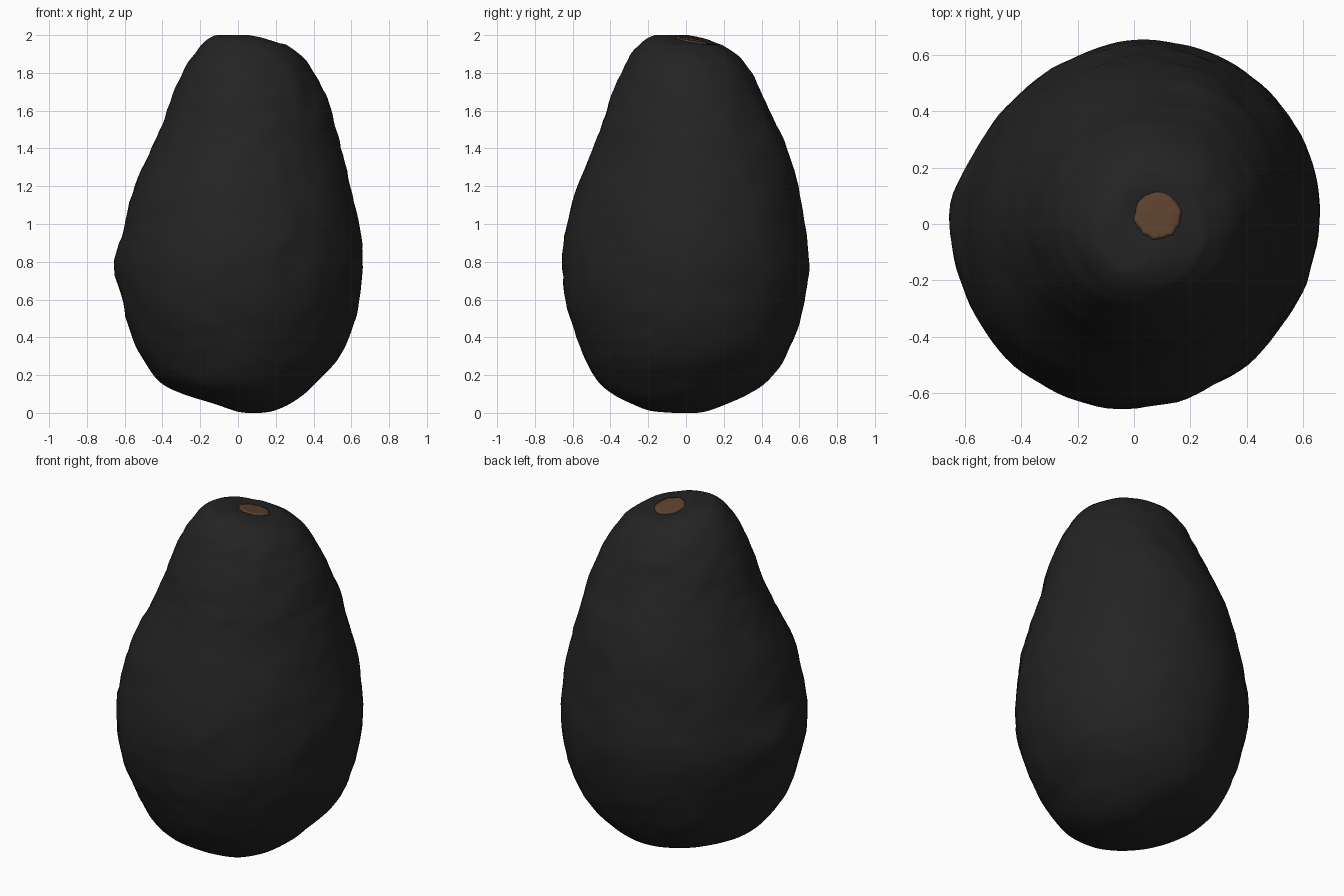
import bpy, bmesh, math
from mathutils import Vector, noise

if "Cube" in bpy.data.objects:
    bpy.data.objects.remove(bpy.data.objects["Cube"])

SEG, STEPS = 112, 5

# height, left x, right x, front y, back y
ROWS = [
    (0.0, 0.04, 0.12, -0.06, 0.06), (0.012, -0.02, 0.19, -0.19, 0.12),
    (0.05, -0.13, 0.28, -0.29, 0.22), (0.10, -0.29, 0.35, -0.39, 0.33),
    (0.16, -0.41, 0.41, -0.46, 0.42), (0.26, -0.49, 0.51, -0.52, 0.505),
    (0.38, -0.55, 0.58, -0.57, 0.565), (0.55, -0.60, 0.63, -0.63, 0.62),
    (0.77, -0.635, 0.66, -0.655, 0.65), (0.98, -0.60, 0.64, -0.635, 0.63),
    (1.20, -0.545, 0.595, -0.575, 0.59), (1.40, -0.455, 0.545, -0.49, 0.535),
    (1.55, -0.39, 0.505, -0.44, 0.47), (1.69, -0.345, 0.46, -0.39, 0.40),
    (1.80, -0.295, 0.40, -0.345, 0.345), (1.89, -0.24, 0.335, -0.30, 0.275),
    (1.95, -0.19, 0.255, -0.245, 0.19)]
STEM = (0.085, 0.03)


def material(name, rgb):
    m = bpy.data.materials.new(name)
    m.diffuse_color = (*rgb, 1)
    m.use_nodes = True
    m.node_tree.nodes["Principled BSDF"].inputs["Base Color"].default_value = m.diffuse_color
    return m


def spline(a, b, c, d, t):
    return 0.5 * (2*b + (c - a)*t + (2*a - 5*b + 4*c - d)*t*t + (3*b - a - 3*c + d)*t**3)


def stem_z(x, y):
    return 1.97 - 0.1*(x - STEM[0]) - 0.2*(y - STEM[1])


def skin_point(row, a):
    z, xl, xr, yf, yb = row
    c, s = math.cos(a), math.sin(a)
    # the fruit is fuller along one diagonal than the other
    k = 1 + (0.025 if c*s > 0 else 0.035) * math.sin(2*a) * min(1, z/0.3)
    d = math.atan2(math.sin(a - 3.06), math.cos(a - 3.06))
    k += 0.045 * math.exp(-(d/0.22)**2 - ((z - 0.79)/0.13)**2)   # side bump
    x, y = (xl + xr)/2 + (xr - xl)/2*c*k, (yf + yb)/2 + (yb - yf)/2*s*k
    n = 0.008*noise.noise(Vector((x, y, z))*5) + 0.006*noise.noise(Vector((x*9, y*9, z*16)))
    return Vector((x + c*n, y + s*n, z + n*0.3))


def loft(name, rings, bottom, top, mat):
    bm = bmesh.new()
    vs = [[bm.verts.new(p) for p in r] for r in rings]
    n = len(rings[0])
    for lo, hi in zip(vs, vs[1:]):
        for i in range(n):
            j = (i + 1) % n
            bm.faces.new((lo[i], lo[j], hi[j], hi[i]))
    for ring, tip, up in ((vs[0], bottom, False), (vs[-1], top, True)):
        v = bm.verts.new(tip)
        for i in range(n):
            j = (i + 1) % n
            bm.faces.new((ring[i], ring[j], v) if up else (ring[j], ring[i], v))
    for f in bm.faces:
        f.smooth = True
    me = bpy.data.meshes.new(name)
    bm.to_mesh(me)
    bm.free()
    me.materials.append(mat)
    ob = bpy.data.objects.new(name, me)
    bpy.context.collection.objects.link(ob)
    return ob


angles = [2*math.pi*i/SEG for i in range(SEG)]

# skin: pear-shaped body
rings = []
for i in range(len(ROWS) - 1):
    q = [ROWS[max(0, min(len(ROWS) - 1, i + o))] for o in (-1, 0, 1, 2)]
    for k in range(STEPS):
        row = [spline(*v, k/STEPS) for v in zip(*q)]
        rings.append([skin_point(row, a) for a in angles])
rim = [skin_point(ROWS[-1], a) for a in angles]
rings.append(rim)

# skin: humped shoulder that falls into the stem scar
for k in range(1, 11):
    t = k/10
    ring = []
    for a, p in zip(angles, rim):
        c, s = math.cos(a), math.sin(a)
        x, y = STEM[0] + 0.075*c, STEM[1] + 0.075*s
        hump = max(0.002, 0.018 - 0.02*c - 0.013*s) * math.sin(math.pi*t**0.85)
        ring.append(p.lerp(Vector((x, y, stem_z(x, y))), t) + Vector((0, 0, hump)))
    rings.append(ring)
low = min(p.z for r in rings for p in r)
for r in rings:
    for p in r:
        p.z = min(2.0, p.z - low * max(0, 1 - p.z))
loft("fruit_skin", rings, (0.08, 0, 0), (*STEM, stem_z(*STEM) - 0.01),
     material("black skin", (0.017, 0.017, 0.017)))

# stem scar: thin ragged plug
plug = []
for rad, h in ((0.078, -0.012), (0.083, 0.003), (0.07, 0.007), (0.035, 0.005)):
    ring = []
    for a in angles:
        c, s = math.cos(a), math.sin(a)
        r = rad * (1 + 0.09*noise.noise(Vector((c*3, s*3, 4))))
        x, y = STEM[0] + r*c, STEM[1] + r*s
        ring.append(Vector((x, y, stem_z(x, y) + h + 0.004*noise.noise(Vector((x*30, y*30, 1))))))
    plug.append(ring)
loft("stem_scar", plug, (*STEM, stem_z(*STEM) - 0.012), (*STEM, stem_z(*STEM) + 0.004),
     material("brown stem", (0.11, 0.055, 0.028)))
